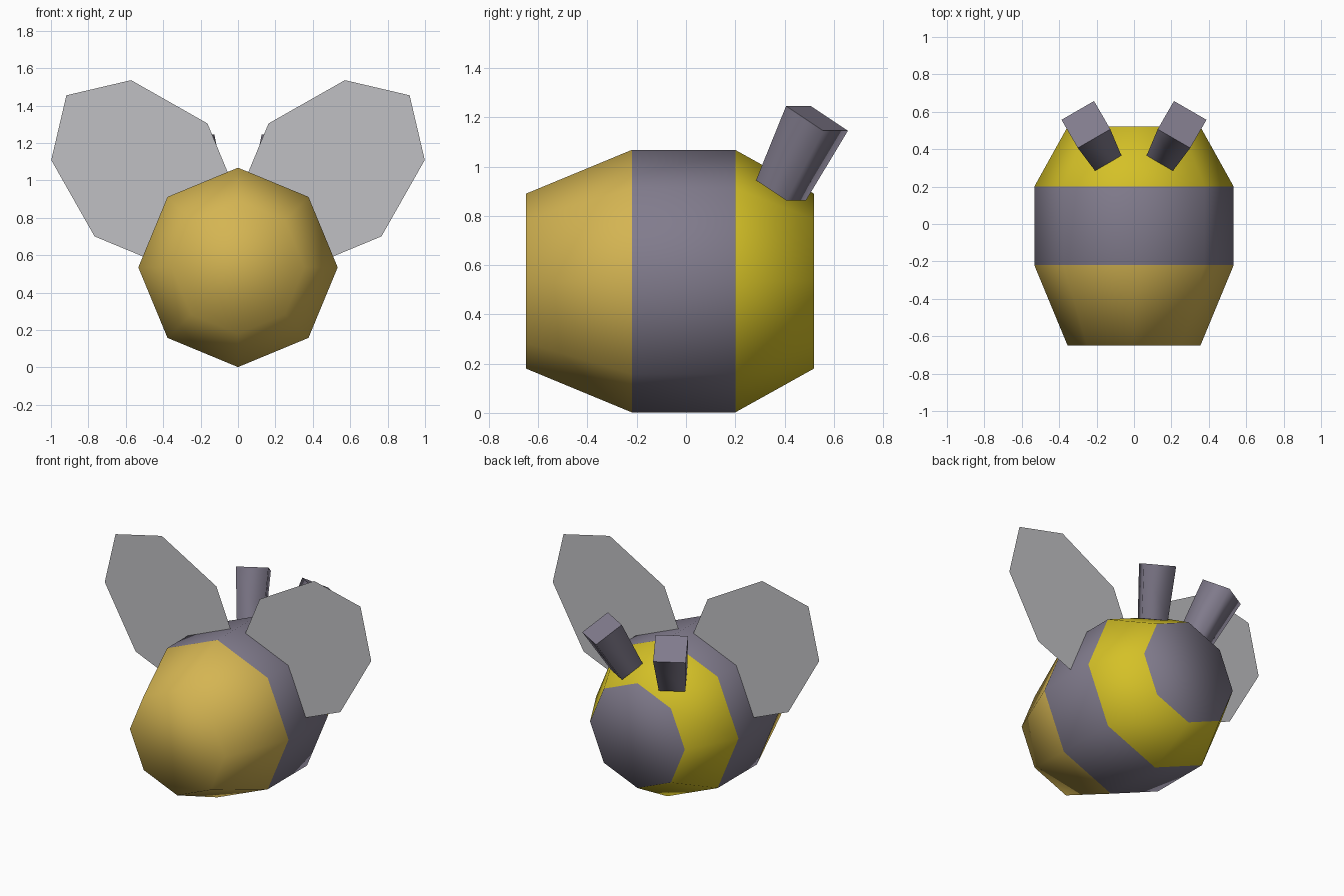
import bpy, bmesh
from math import sin, cos, pi, radians, sqrt
from mathutils import Matrix, Euler

if "Cube" in bpy.data.objects:
    bpy.data.objects.remove(bpy.data.objects["Cube"])


def material(name, rgb):
    m = bpy.data.materials.new(name)
    m.use_nodes = True
    m.diffuse_color = (*rgb, 1)
    m.node_tree.nodes["Principled BSDF"].inputs["Base Color"].default_value = (*rgb, 1)
    return m


honey = material("honey face", (0.66, 0.46, 0.085))
grey = material("dark grey", (0.22, 0.20, 0.265))
yellow = material("yellow stripe", (0.66, 0.53, 0.02))
wing_grey = material("wing grey", (0.53, 0.53, 0.55))


def add_object(name, bm, mats):
    mesh = bpy.data.meshes.new(name)
    bm.to_mesh(mesh)
    bm.free()
    for m in mats:
        mesh.materials.append(m)
    ob = bpy.data.objects.new(name, mesh)
    bpy.context.collection.objects.link(ob)
    return ob


# Body: eight-sided barrel lofted front to back, one colour per section
SIDES = 8
CENTRE_Z = 0.535
bm = bmesh.new()
rings = []
for y, r in ((-0.65, 0.355), (-0.22, 0.533), (0.2, 0.533), (0.52, 0.355)):
    rings.append([bm.verts.new((r * sin(2 * pi * i / SIDES), y,
                                CENTRE_Z + r * cos(2 * pi * i / SIDES)))
                  for i in range(SIDES)])
for section, (a, b) in enumerate(zip(rings, rings[1:])):
    for i in range(SIDES):
        j = (i + 1) % SIDES
        bm.faces.new((a[i], a[j], b[j], b[i])).material_index = section
bm.faces.new(rings[0]).material_index = 0    # face
bm.faces.new(rings[-1]).material_index = 1   # tail
bmesh.ops.recalc_face_normals(bm, faces=bm.faces)
for f in bm.faces:
    f.smooth = True
add_object("body", bm, (honey, grey, yellow))

# Wings: flat octagons stretched towards the tip, leaning out diagonally
for name, side in (("left_wing", 1), ("right_wing", -1)):
    bm = bmesh.new()
    verts = []
    for i in range(SIDES):
        t = 2 * pi * i / SIDES
        u = cos(t) * (0.64 if cos(t) > 0 else 0.427)
        v = sin(t) * 0.427
        verts.append(bm.verts.new((side * (0.465 + (u + v) / sqrt(2)), 0,
                                   1.0025 + (u - v) / sqrt(2))))
    bm.faces.new(verts)
    add_object(name, bm, (wing_grey,))

# Stalks: tapered square posts leaning back and outwards
for name, side in (("left_stalk", 1), ("right_stalk", -1)):
    bm = bmesh.new()
    bmesh.ops.create_cone(bm, cap_ends=True, segments=4, radius1=0.115,
                          radius2=0.142, depth=0.337)
    place = (Matrix.Translation((side * 0.215, 0.459, 1.05))
             @ Euler((radians(-30), 0, radians(-30 * side))).to_matrix().to_4x4()
             @ Matrix.Rotation(pi / 4, 4, "Z"))
    for f in bm.faces:
        f.smooth = abs(f.normal.z) < 0.5
    for e in bm.edges:
        e.smooth = all(f.smooth for f in e.link_faces)
    bm.transform(place)
    add_object(name, bm, (grey,))
